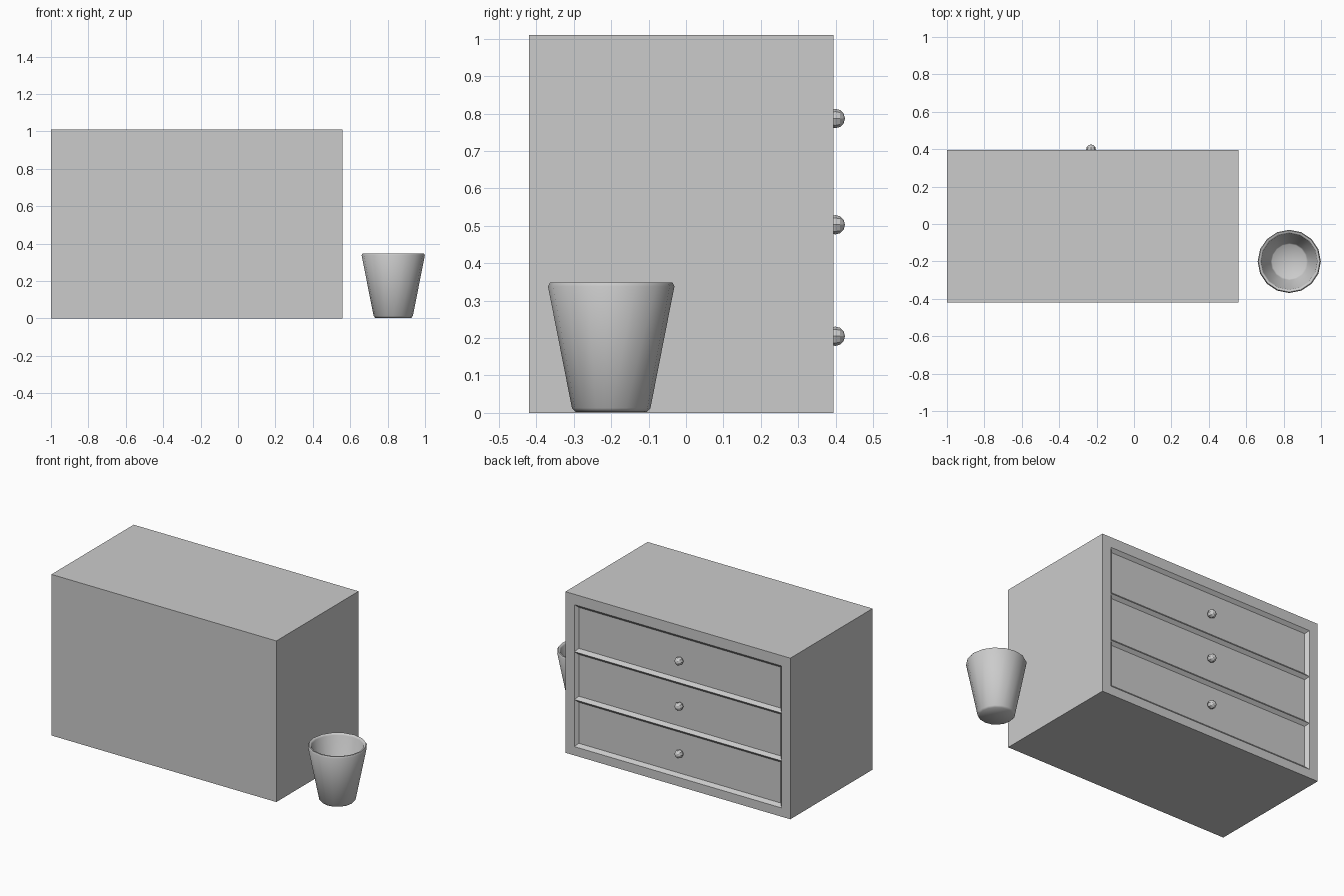
import bpy, bmesh, math
from mathutils import Matrix, Vector

if "Cube" in bpy.data.objects:
    bpy.data.objects.remove(bpy.data.objects["Cube"])

X0, X1, Y0, Y1, H = -1.0, 0.56, -0.42, 0.395, 1.01
DRAWER_X = (-0.94, 0.498)
DRAWER_Z = (0.055, 0.35, 0.65, 0.945)
BEVEL, DEPTH = 0.027, 0.018


def finish(bm, name, smooth=None):
    bmesh.ops.remove_doubles(bm, verts=bm.verts, dist=1e-5)
    bmesh.ops.recalc_face_normals(bm, faces=bm.faces)
    mesh = bpy.data.meshes.new(name)
    bm.to_mesh(mesh)
    bm.free()
    obj = bpy.data.objects.new(name, mesh)
    bpy.context.collection.objects.link(obj)
    if smooth is not None:
        bpy.ops.object.select_all(action='DESELECT')
        obj.select_set(True)
        bpy.context.view_layer.objects.active = obj
        bpy.ops.object.shade_smooth_by_angle(angle=math.radians(smooth))
    return obj


# Cabinet: box whose drawer side (+y) is cut into a grid, drawers inset
bm = bmesh.new()
size = (X1 - X0, Y1 - Y0, H)
centre = Vector(((X0 + X1) / 2, (Y0 + Y1) / 2, H / 2))
bmesh.ops.create_cube(bm, size=1, matrix=Matrix.Translation(centre) @ Matrix.Diagonal((*size, 1)))
cuts = [((x, 0, 0), (1, 0, 0)) for x in DRAWER_X] + [((0, 0, z), (0, 0, 1)) for z in DRAWER_Z]
for co, no in cuts:
    bmesh.ops.bisect_plane(bm, geom=bm.verts[:] + bm.edges[:] + bm.faces[:],
                           plane_co=co, plane_no=no)
bm.normal_update()
drawers = []
for f in bm.faces:
    c = f.calc_center_median()
    if (f.normal.y > 0.9 and DRAWER_X[0] < c.x < DRAWER_X[1]
            and DRAWER_Z[0] < c.z < DRAWER_Z[-1]):
        drawers.append(f)
bmesh.ops.inset_individual(bm, faces=drawers, thickness=BEVEL, depth=0)
for f in drawers:
    for v in f.verts:
        v.co.y = Y1 - DEPTH
finish(bm, "cabinet")

# Drawer knobs
for i, z in enumerate((0.205, 0.503, 0.787)):
    bm = bmesh.new()
    bmesh.ops.create_uvsphere(bm, u_segments=8, v_segments=6, radius=0.026,
                              matrix=Matrix.Translation((-0.23, 0.399, z)) @ Matrix.Rotation(math.pi / 2, 4, 'X'))
    finish(bm, f"drawer_knob_{i + 1}")

# Waste bin: revolved profile with outer wall, rim, inner wall and floor
profile = [(0, 0.003), (0.096, 0.003), (0.105, 0.013), (0.169, 0.338), (0.164, 0.348),
           (0.156, 0.348), (0.150, 0.338), (0.100, 0.035), (0.092, 0.027), (0, 0.025)]
bm = bmesh.new()
verts = [bm.verts.new((r, 0, z)) for r, z in profile]
edges = [bm.edges.new(p) for p in zip(verts, verts[1:])]
bmesh.ops.spin(bm, geom=verts + edges, cent=(0, 0, 0), axis=(0, 0, 1),
               angle=2 * math.pi, steps=16, use_merge=True)
bmesh.ops.translate(bm, verts=bm.verts, vec=(0.83, -0.2, 0))
finish(bm, "waste_bin", smooth=60)
